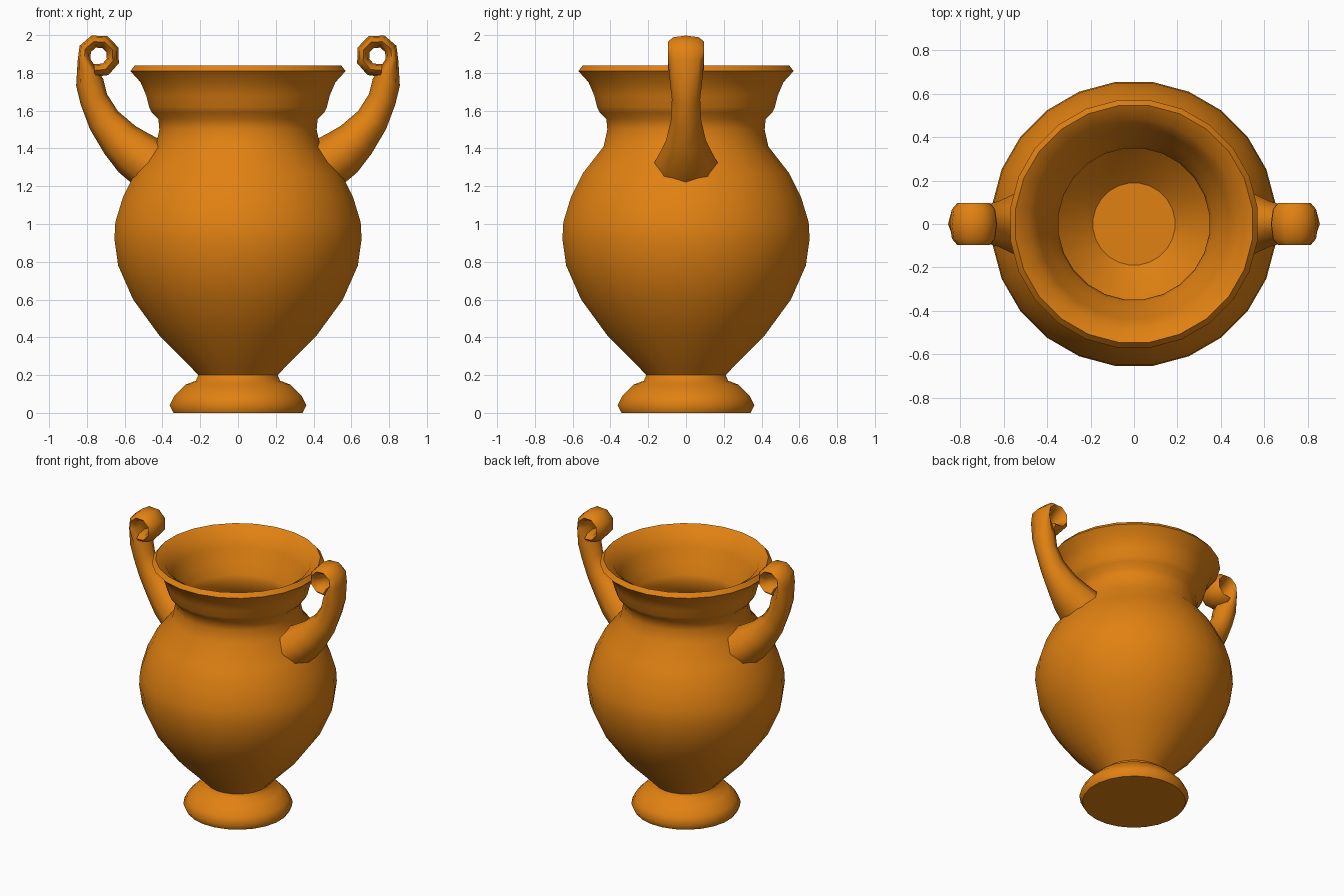
import bpy
import bmesh
from math import cos, sin, pi, radians
from mathutils import Vector

cube = bpy.data.objects.get("Cube")
if cube:
    bpy.data.objects.remove(cube, do_unlink=True)

clay = bpy.data.materials.new("orange clay")
clay.use_nodes = True
clay.diffuse_color = (0.75, 0.22, 0.006, 1)
clay.node_tree.nodes["Principled BSDF"].inputs["Base Color"].default_value = clay.diffuse_color


def finish(name, bm, angle=65):
    bmesh.ops.recalc_face_normals(bm, faces=bm.faces)
    mesh = bpy.data.meshes.new(name)
    bm.to_mesh(mesh)
    bm.free()
    mesh.materials.append(clay)
    obj = bpy.data.objects.new(name, mesh)
    bpy.context.collection.objects.link(obj)
    bpy.ops.object.select_all(action="DESELECT")
    obj.select_set(True)
    bpy.context.view_layer.objects.active = obj
    bpy.ops.object.shade_smooth_by_angle(angle=radians(angle))
    return obj


def bridge(bm, rings):
    for a, b in zip(rings, rings[1:]):
        for i in range(len(a)):
            j = (i + 1) % len(a)
            bm.faces.new((a[i], a[j], b[j], b[i]))


def circle(bm, r, z, sides=24):
    return [bm.verts.new((r * cos((i + 0.5) * 2 * pi / sides),
                          r * sin((i + 0.5) * 2 * pi / sides), z)) for i in range(sides)]


# Vase wall: up the outside, over the rim and down the inside
foot = [(0.345, 0), (0.365, 0.04), (0.34, 0.09), (0.28, 0.15), (0.225, 0.17), (0.212, 0.2)]
belly = [(0.25, 0.24), (0.42, 0.41), (0.56, 0.6), (0.64, 0.78), (0.66, 0.92),
         (0.655, 1.01), (0.615, 1.14), (0.55, 1.27), (0.44, 1.41)]
neck = [(0.42, 1.5), (0.425, 1.555), (0.46, 1.59), (0.475, 1.62), (0.49, 1.68),
        (0.52, 1.75), (0.575, 1.81), (0.55, 1.84)]
inside = [(0.485, 1.8), (0.44, 1.72), (0.4, 1.62), (0.36, 1.55), (0.35, 1.5),
          (0.38, 1.41), (0.49, 1.26), (0.56, 1.13), (0.6, 0.95), (0.58, 0.8),
          (0.5, 0.6), (0.35, 0.4), (0.19, 0.25)]
bm = bmesh.new()
bridge(bm, [circle(bm, r, z) for r, z in foot + belly + neck + inside])
bmesh.ops.recalc_face_normals(bm, faces=bm.faces)
finish("vase_body", bm)

# Flat discs closing the foot and the inside of the bowl
for name, r, z in (("foot_base", 0.345, 0), ("bowl_floor", 0.19, 0.25)):
    bm = bmesh.new()
    face = bm.faces.new(circle(bm, r, z))
    obj = finish(name, bm)
    if (obj.data.polygons[0].normal.z > 0) != (name == "bowl_floor"):
        obj.data.flip_normals()

# Handle path: x, z, half thickness, half depth; it ends in a small curl
stem = [(0.47, 1.32, 0.14, 0.17), (0.55, 1.375, 0.13, 0.14), (0.625, 1.445, 0.11, 0.105),
        (0.71, 1.55, 0.088, 0.08), (0.763, 1.66, 0.075, 0.075), (0.785, 1.75, 0.074, 0.085)]
curl = [(0.738 + 0.08 * cos(radians(a)), 1.89 + 0.08 * sin(radians(a)), 0.034, 0.096)
        for a in range(-15, 300, 43)]
path = stem + curl


def handle(name, side):
    bm = bmesh.new()
    rings = []
    for i, (x, z, thick, depth) in enumerate(path):
        a, b = path[max(i - 1, 0)], path[min(i + 1, len(path) - 1)]
        along = Vector((b[0] - a[0], 0, b[1] - a[1])).normalized()
        across = Vector((along.z, 0, -along.x))
        ring = []
        for k in range(8):
            t = k * pi / 4
            p = Vector((x, 0, z)) + across * thick * cos(t)
            ring.append(bm.verts.new((side * p.x, depth * sin(t), p.z)))
        rings.append(ring)
    bridge(bm, rings)
    bm.faces.new(rings[0])
    bm.faces.new(rings[-1])
    finish(name, bm, 80)


handle("left_handle", 1)
handle("right_handle", -1)
